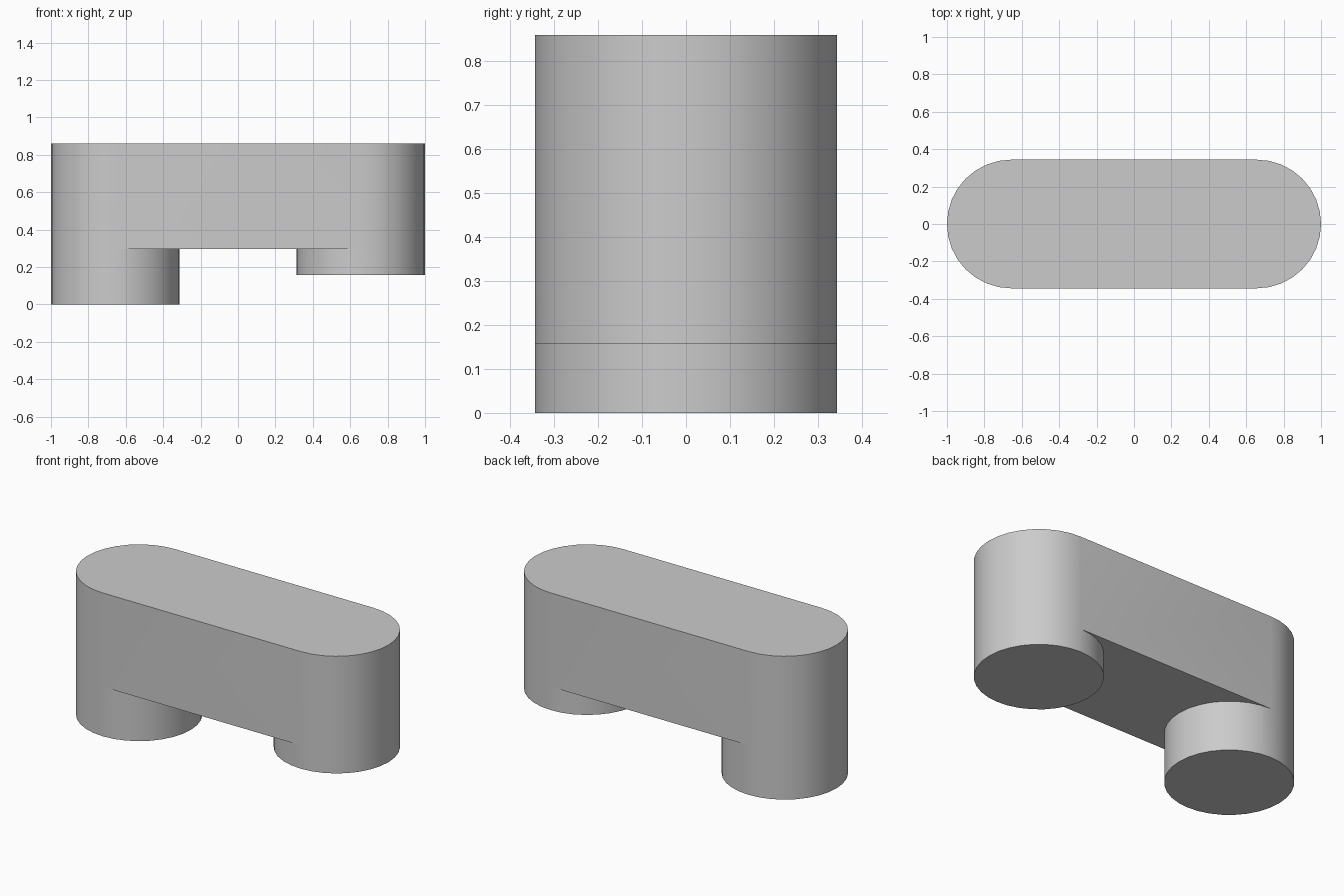
import bpy, bmesh, math

cube = bpy.data.objects.get("Cube")
if cube:
    bpy.data.objects.remove(cube, do_unlink=True)

RADIUS, OFFSET, SEGMENTS = 0.344, 0.656, 32
TOP, UNDERSIDE = 0.86, 0.297
HALF = SEGMENTS // 2

# Single grey material
grey = bpy.data.materials.new("light_grey")
grey.use_nodes = True
colour = (0.6, 0.6, 0.6, 1)
grey.diffuse_color = colour
grey.node_tree.nodes["Principled BSDF"].inputs["Base Color"].default_value = colour

bm = bmesh.new()


def ring(side, z, count):
    """Points round one post, starting at its outer half."""
    points = []
    for i in range(count):
        a = -math.pi / 2 + math.tau * i / SEGMENTS
        points.append(bm.verts.new((side * (OFFSET + RADIUS * math.cos(a)),
                                    side * RADIUS * math.sin(a), z)))
    return points


def wall(low, high, count):
    for i in range(count):
        j = (i + 1) % len(low)
        k = (i + 1) % len(high)
        bm.faces.new((low[i], low[j], high[k], high[i]))


# Round posts of unequal length, their outer halves rising to the top
mids, tops = [], []
for side, bottom in ((1, 0.157), (-1, 0.0)):
    foot = ring(side, bottom, SEGMENTS)
    mid = ring(side, UNDERSIDE, SEGMENTS)
    top = ring(side, TOP, HALF + 1)
    wall(foot, mid, SEGMENTS)
    wall(mid, top, HALF)
    bm.faces.new(foot[::-1])
    mids.append(mid)
    tops.append(top)

# Bridge sides, flat top and the underside between the posts
for a, b in ((0, 1), (1, 0)):
    bm.faces.new((mids[a][HALF], mids[b][0], tops[b][0], tops[a][HALF]))
bm.faces.new(tops[0] + tops[1])
inner = [m[HALF:] + m[:1] for m in mids]
bm.faces.new(inner[0] + inner[1])
bmesh.ops.recalc_face_normals(bm, faces=bm.faces[:])

mesh = bpy.data.meshes.new("bridge_block")
bm.to_mesh(mesh)
bm.free()
mesh.materials.append(grey)
block = bpy.data.objects.new("bridge_block", mesh)
bpy.context.collection.objects.link(block)

# Smooth round walls with crisp rims
bpy.ops.object.select_all(action='DESELECT')
block.select_set(True)
bpy.context.view_layer.objects.active = block
bpy.ops.object.shade_smooth_by_angle(angle=math.radians(30))
